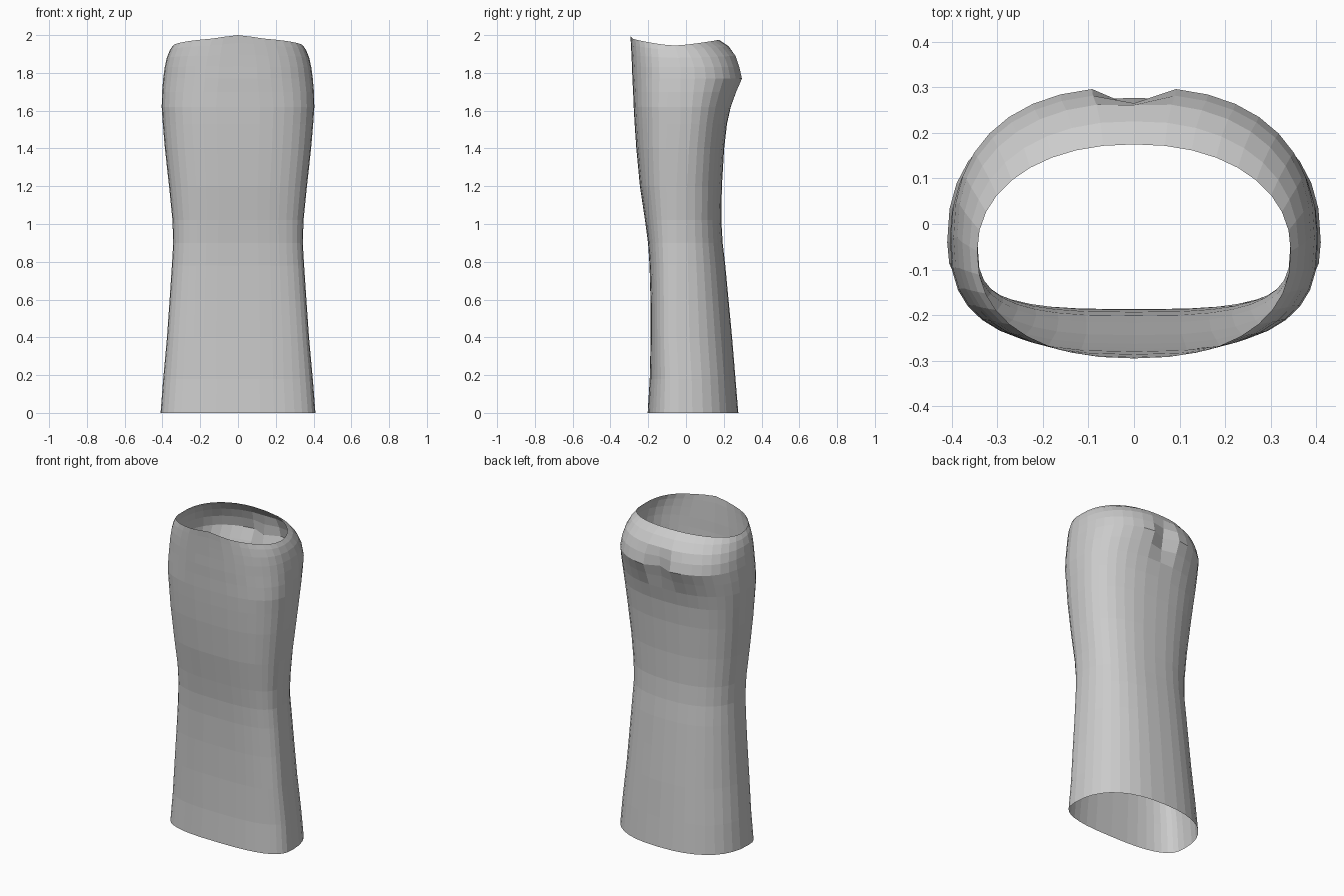
import bpy, bmesh
from math import sin, cos, pi, exp

SEGS = 36

# ring: z, half width, front y, back y, widest y, front power, back power, rim lift
RINGS = [
    (0.00, .410, -.203, .277, -.04, 2.8, 2.4, 0),
    (0.18, .396, -.192, .262, -.04, 2.8, 2.4, 0),
    (0.40, .376, -.187, .244, -.05, 3.0, 2.4, 0),
    (0.60, .362, -.188, .225, -.05, 3.0, 2.4, 0),
    (0.78, .350, -.193, .208, -.05, 3.0, 2.4, 0),
    (0.90, .343, -.201, .194, -.05, 3.0, 2.4, 0),
    (1.02, .347, -.217, .187, -.05, 2.9, 2.4, 0),
    (1.20, .365, -.244, .190, -.05, 2.8, 2.4, 0),
    (1.40, .387, -.263, .202, -.04, 2.8, 2.4, 0),
    (1.53, .398, -.272, .217, -.03, 2.8, 2.4, 0),
    (1.62, .404, -.277, .239, -.03, 2.8, 2.4, 0),
    (1.70, .402, -.280, .270, -.03, 2.7, 2.4, 0),
    (1.77, .396, -.284, .301, -.03, 2.6, 2.4, 0),
    (1.83, .388, -.286, .286, -.03, 2.6, 2.4, .1),
    (1.88, .377, -.289, .266, -.04, 2.5, 2.3, .35),
    (1.92, .361, -.292, .226, -.05, 2.4, 2.2, .7),
    (1.945, .344, -.295, .175, -.06, 2.3, 2.15, 1),
]


def signed_pow(v, p):
    return abs(v) ** p * (1 if v >= 0 else -1)


def ring_points(z, hw, front, back, mid, nf, nb, lift):
    pts = []
    for i in range(SEGS):
        a = 2 * pi * i / SEGS
        c, s = cos(a), sin(a)
        n = nb if s > 0 else nf
        depth = back - mid if s > 0 else mid - front
        x = hw * signed_pow(c, 2 / n)
        y = mid + depth * signed_pow(s, 2 / n)
        # shallow centre cleft in the rear bulge
        if s > 0:
            y -= .045 * exp(-(x / .045) ** 2) * exp(-((z - 1.76) / .08) ** 2)
        # waist edge rises at front and back, with a small peak in front
        rise = (.03 if s > 0 else .038) * abs(s) ** 1.3
        if s < 0:
            rise += .017 * exp(-(x / .09) ** 2)
        pts.append((x, y, z + lift * rise))
    return pts


# open fabric tube lofted through the rings
bm = bmesh.new()
loops = [[bm.verts.new(p) for p in ring_points(*r)] for r in RINGS]
for lo, hi in zip(loops, loops[1:]):
    for i in range(SEGS):
        j = (i + 1) % SEGS
        bm.faces.new((lo[i], lo[j], hi[j], hi[i]))
mesh = bpy.data.meshes.new("skirt")
bm.to_mesh(mesh)
bm.free()
skirt = bpy.data.objects.new("skirt", mesh)
bpy.context.collection.objects.link(skirt)
